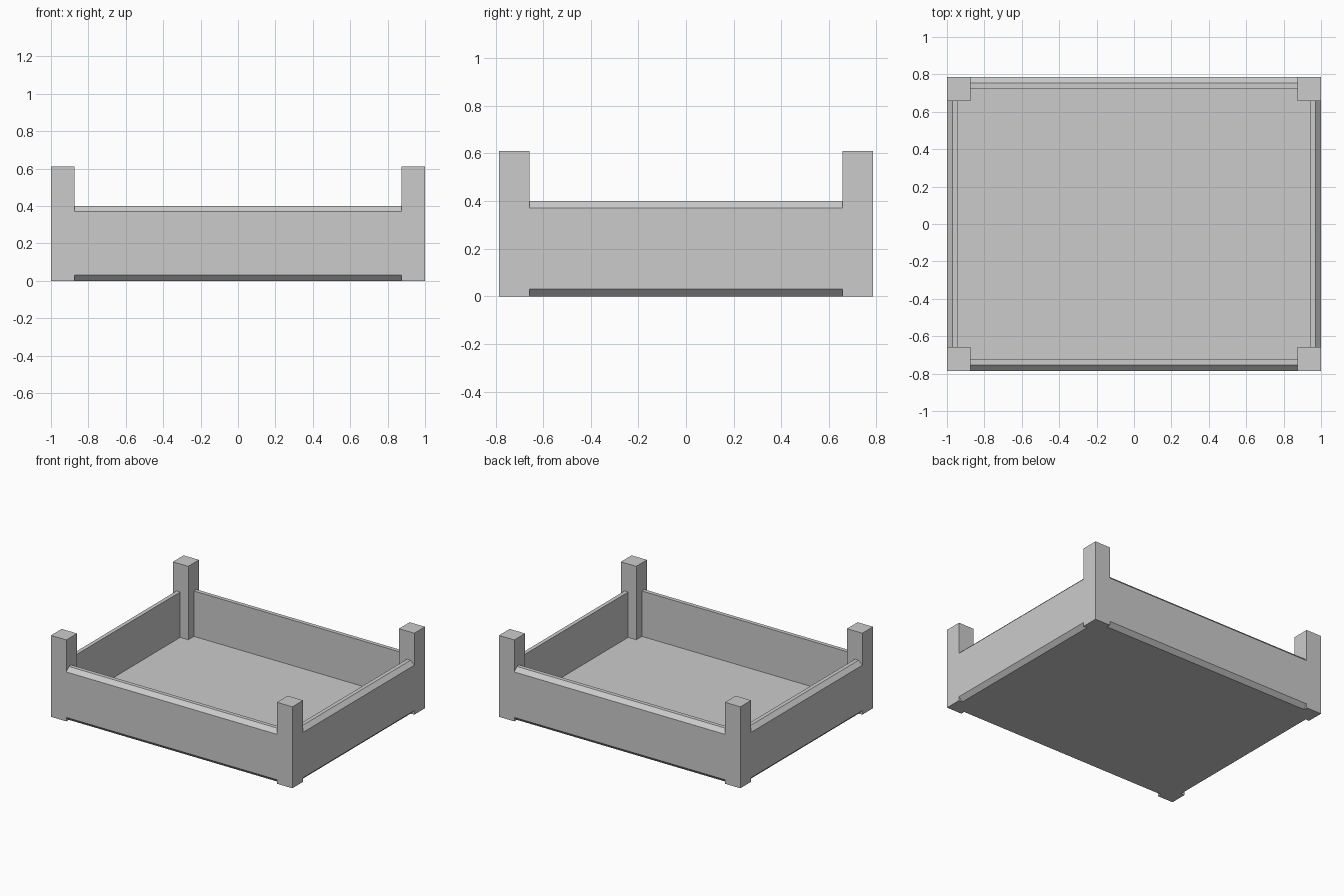
import bpy
import bmesh
from math import pi
from mathutils import Matrix

if "Cube" in bpy.data.objects:
    bpy.data.objects.remove(bpy.data.objects["Cube"], do_unlink=True)

HX, HY = 1.0, 0.785        # half width and half depth
POST, POST_H = 0.127, 0.61
WALL, WALL_H = 0.06, 0.4
BEVEL = 0.03

grey = bpy.data.materials.new("plain grey")
grey.use_nodes = True
colour = (0.6, 0.6, 0.6, 1)
grey.diffuse_color = colour
grey.node_tree.nodes["Principled BSDF"].inputs["Base Color"].default_value = colour


def add_object(name, bm):
    bmesh.ops.recalc_face_normals(bm, faces=bm.faces)
    mesh = bpy.data.meshes.new(name)
    bm.to_mesh(mesh)
    bm.free()
    mesh.materials.append(grey)
    obj = bpy.data.objects.new(name, mesh)
    bpy.context.collection.objects.link(obj)
    return obj


def box(name, size, centre):
    bm = bmesh.new()
    bmesh.ops.create_cube(bm, size=1)
    bmesh.ops.scale(bm, vec=size, verts=bm.verts)
    bmesh.ops.translate(bm, vec=centre, verts=bm.verts)
    return add_object(name, bm)


def wall(name, half_length, distance, angle):
    """Chamfered plank profile, extruded along its length, then turned into place."""
    inner, edge = distance - WALL, distance - BEVEL
    profile = [(inner, 0), (edge, 0), (distance, BEVEL),
               (distance, WALL_H - BEVEL), (edge, WALL_H), (inner, WALL_H)]
    bm = bmesh.new()
    face = bm.faces.new([bm.verts.new((-half_length, -d, z)) for d, z in profile])
    ends = bmesh.ops.extrude_face_region(bm, geom=[face])["geom"]
    moved = [v for v in ends if isinstance(v, bmesh.types.BMVert)]
    bmesh.ops.translate(bm, vec=(2 * half_length, 0, 0), verts=moved)
    bmesh.ops.rotate(bm, matrix=Matrix.Rotation(angle, 3, "Z"), verts=bm.verts)
    return add_object(name, bm)


# Corner posts
for x_name, sx in (("left", 1), ("right", -1)):
    for y_name, sy in (("front", -1), ("back", 1)):
        box(f"{y_name}_{x_name}_post", (POST, POST, POST_H),
            (sx * (HX - POST / 2), sy * (HY - POST / 2), POST_H / 2))

# Side walls between the posts
wall("front_wall", HX - POST, HY, 0)
wall("left_wall", HY - POST, HX, pi / 2)
wall("back_wall", HX - POST, HY, pi)
wall("right_wall", HY - POST, HX, -pi / 2)

# Floor panel inside the walls
box("floor_panel", (2 * (HX - WALL), 2 * (HY - WALL), WALL), (0, 0, WALL / 2))
